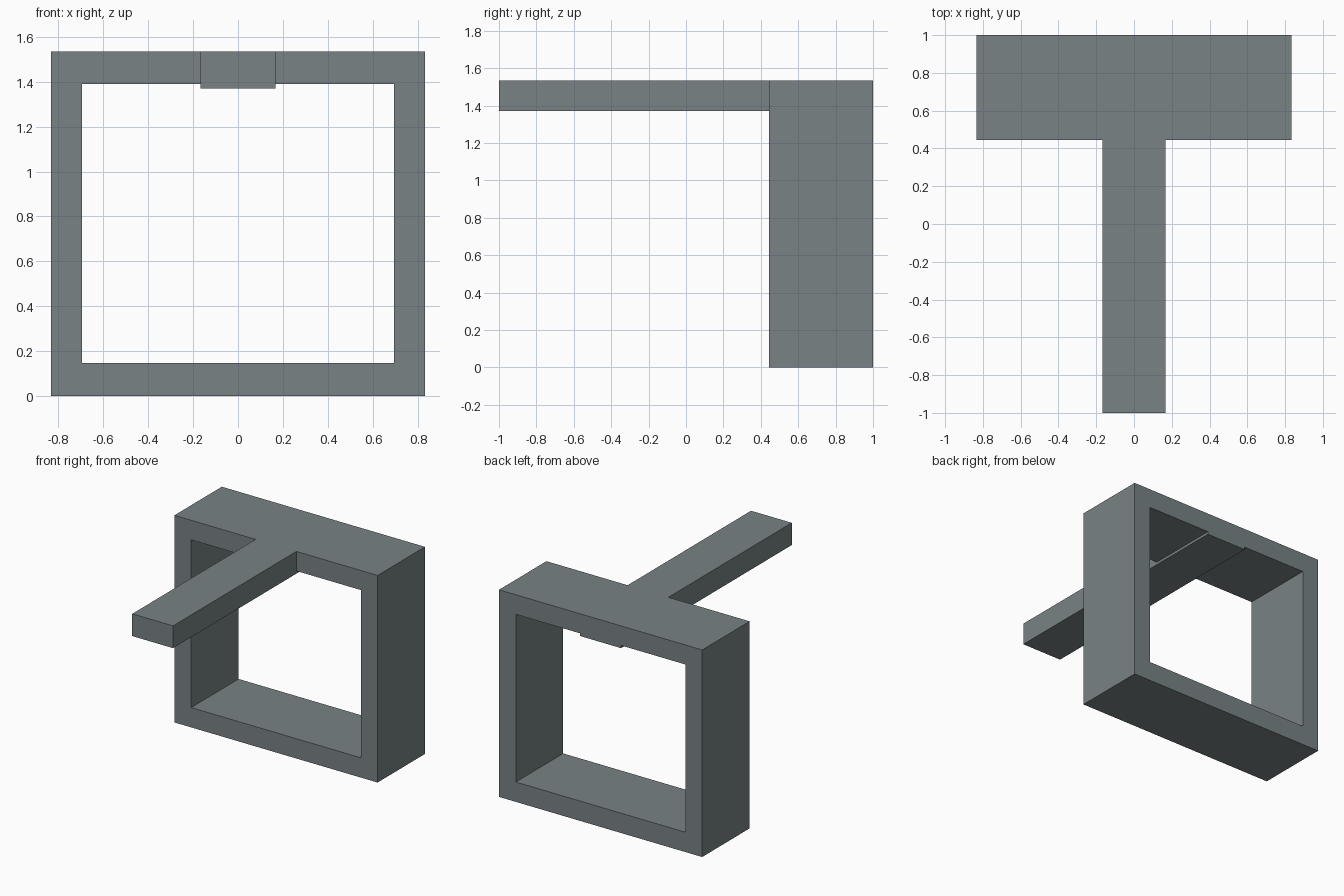
import bpy
import bmesh
from mathutils import Vector

cube = bpy.data.objects.get("Cube")
if cube:
    bpy.data.objects.remove(cube, do_unlink=True)

HALF_WIDTH, HEIGHT = 0.833, 1.535
INNER_HALF, INNER_LOW, INNER_HIGH = 0.695, 0.147, 1.39
FRONT, BACK = 0.445, 1.0
ARM_HALF, ARM_LOW = 0.167, 1.37

grey = bpy.data.materials.new("slate_grey")
grey.use_nodes = True
colour = (0.19, 0.225, 0.235, 1)
grey.diffuse_color = colour
grey.node_tree.nodes["Principled BSDF"].inputs["Base Color"].default_value = colour


def extrude(name, points, faces, offset):
    """Extrude a flat set of faces into a closed solid."""
    bm = bmesh.new()
    verts = [bm.verts.new(p) for p in points]
    flat = [bm.faces.new([verts[i] for i in f]) for f in faces]
    result = bmesh.ops.extrude_face_region(bm, geom=flat, use_keep_orig=True)
    moved = [v for v in result["geom"] if isinstance(v, bmesh.types.BMVert)]
    bmesh.ops.translate(bm, verts=moved, vec=Vector(offset))
    bmesh.ops.recalc_face_normals(bm, faces=bm.faces)
    mesh = bpy.data.meshes.new(name)
    bm.to_mesh(mesh)
    bm.free()
    mesh.materials.append(grey)
    obj = bpy.data.objects.new(name, mesh)
    bpy.context.collection.objects.link(obj)
    return obj


def rectangle(half, low, high):
    return [(-half, FRONT, low), (half, FRONT, low),
            (half, FRONT, high), (-half, FRONT, high)]


# Square frame: a ring between two rectangles, extruded to the back
ring = rectangle(HALF_WIDTH, 0, HEIGHT) + rectangle(INNER_HALF, INNER_LOW, INNER_HIGH)
sides = [(i, (i + 1) % 4, (i + 1) % 4 + 4, i + 4) for i in range(4)]
extrude("frame", ring, sides, (0, BACK - FRONT, 0))

# Arm: stepped side profile that runs on beneath the top of the frame
profile = [(-1, HEIGHT), (-1, ARM_LOW), (BACK, ARM_LOW),
           (BACK, INNER_HIGH), (FRONT, INNER_HIGH), (FRONT, HEIGHT)]
extrude("arm", [(-ARM_HALF, y, z) for y, z in profile],
        [range(len(profile))], (2 * ARM_HALF, 0, 0))
